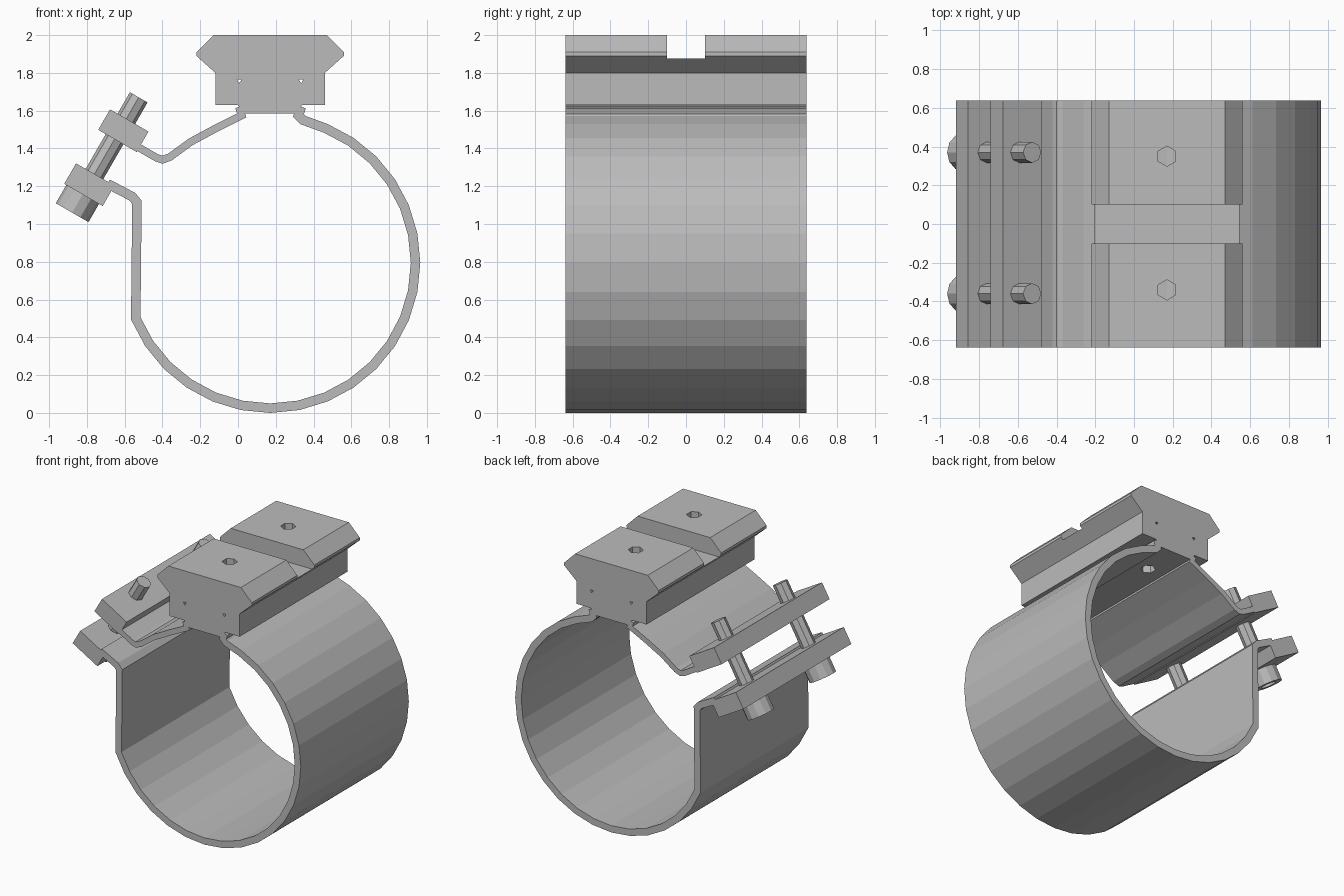
import bpy, bmesh
from math import cos, sin, radians, pi
from mathutils import Matrix, Vector

if "Cube" in bpy.data.objects:
    bpy.data.objects.remove(bpy.data.objects["Cube"], do_unlink=True)

steel = bpy.data.materials.new("grey_steel")
steel.use_nodes = True
GREY = (0.5, 0.5, 0.5, 1)
steel.diffuse_color = GREY
steel.node_tree.nodes["Principled BSDF"].inputs["Base Color"].default_value = GREY

HALF = 0.637           # half length along y
MID = 0.17             # x of the ring and rail centre
TILT = Matrix.Rotation(radians(30), 4, 'Y')


def finish(name, bm):
    bmesh.ops.recalc_face_normals(bm, faces=bm.faces)
    mesh = bpy.data.meshes.new(name)
    bm.to_mesh(mesh)
    bm.free()
    mesh.materials.append(steel)
    ob = bpy.data.objects.new(name, mesh)
    bpy.context.collection.objects.link(ob)
    return ob


def extrude_profile(name, pts, half=HALF):
    """Extrude an xz outline along y."""
    bm = bmesh.new()
    face = bm.faces.new([bm.verts.new((x, -half, z)) for x, z in pts])
    side = bmesh.ops.extrude_face_region(bm, geom=[face])
    verts = [g for g in side["geom"] if isinstance(g, bmesh.types.BMVert)]
    bmesh.ops.translate(bm, verts=verts, vec=(0, 2 * half, 0))
    return finish(name, bm)


def strap(name, path, thick):
    """Bent sheet: offset the centreline to both sides with mitred corners."""
    pts = [Vector(p) for p in path]
    left, right = [], []
    for i, p in enumerate(pts):
        a = (p - pts[i - 1]).normalized() if i else None
        b = (pts[i + 1] - p).normalized() if i < len(pts) - 1 else None
        a, b = a or b, b or a
        t = (a + b).normalized()
        n = Vector((-t.y, t.x)) * thick / 2 / max(t.dot(a), 0.6)
        left.append(p + n)
        right.append(p - n)
    return extrude_profile(name, left + right[::-1])


def box(name, centre, size, rot=Matrix()):
    bm = bmesh.new()
    bmesh.ops.create_cube(bm, size=1, matrix=Matrix.Translation(centre) @ rot @ Matrix.Diagonal((*size, 1)))
    return finish(name, bm)


def cylinder(name, centre, radius, depth, sides, rot=Matrix(), socket=0):
    bm = bmesh.new()
    bmesh.ops.create_cone(bm, cap_ends=True, segments=sides, radius1=radius, radius2=radius, depth=depth)
    if socket:
        cap = min(bm.faces, key=lambda f: f.calc_center_median().z)
        bmesh.ops.inset_region(bm, faces=[cap], thickness=radius * 0.45)
        pit = bmesh.ops.extrude_face_region(bm, geom=[cap])
        bmesh.ops.translate(bm, vec=(0, 0, socket), verts=[g for g in pit["geom"] if isinstance(g, bmesh.types.BMVert)])
        bmesh.ops.delete(bm, geom=[cap], context='FACES')
    bm.transform(Matrix.Translation(centre) @ rot)
    return finish(name, bm)


def cut(ob, cutters):
    for c in cutters:
        mod = ob.modifiers.new("cut", 'BOOLEAN')
        mod.operation, mod.solver, mod.object = 'DIFFERENCE', 'EXACT', c
    bpy.context.view_layer.update()
    result = bpy.data.meshes.new_from_object(ob.evaluated_get(bpy.context.evaluated_depsgraph_get()))
    ob.modifiers.clear()
    ob.data = result
    for c in cutters:
        bpy.data.objects.remove(c, do_unlink=True)


# Round strap: hook under the rail, around the ring, out to the lower clamp
ring = []
for k in range(6, -15, -1):
    a = k * pi / 16
    ring.append((MID + 0.77 * cos(a), 0.795 + 0.77 * sin(a)))
ring_path = [(0.335, 1.62), (0.32, 1.575), (0.345, 1.55)] + ring
ring_path += [(-0.56, 1.0), (-0.535, 1.115), (-0.56, 1.145), (-0.69, 1.213)]
ring_path.remove((-0.56, 1.0))
strap("ring_strap", ring_path, 0.05)

# Short strap from the rail down to the upper clamp
strap("upper_strap", [(0.005, 1.62), (0.02, 1.575), (-0.01, 1.56), (-0.12, 1.505), (-0.25, 1.435),
                      (-0.36, 1.355), (-0.40, 1.34), (-0.43, 1.35), (-0.56, 1.425)], 0.04)

# Rail: symmetric half outline mirrored about its centre
half_rail = [(0.3, 2), (0.39, 1.91), (0.39, 1.89), (0.29, 1.8), (0.29, 1.63), (0.17, 1.63), (0.14, 1.585)]
outline = [(MID + x, z) for x, z in half_rail] + [(MID - x, z) for x, z in reversed(half_rail)]
rail = extrude_profile("top_rail", outline)
cutters = [box("slot_cutter", (MID, 0, 1.975), (1.2, 0.2, 0.2))]
for y in (0.35, -0.34):
    cutters.append(cylinder("hole_cutter", (MID, y, 1.8), 0.052, 0.6, 6))
for s in (-1, 1):
    cutters.append(extrude_profile("channel_cutter", [
        (MID + s * 0.175, 1.765), (MID + s * 0.15, 1.765), (MID + s * 0.165, 1.745)], 0.8))
cut(rail, cutters)

# Clamp bars
bar = (0.235, 2 * HALF, 0.125)
box("upper_clamp_bar", (-0.607, 0, 1.494), bar, TILT)
box("lower_clamp_bar", (-0.787, 0, 1.208), bar, TILT)

# Clamp bolts
axis = TILT @ Vector((0, 0, 1))
for side, y in (("back", 0.37), ("front", -0.36)):
    base = Vector((-0.878, y, 1.06))
    cylinder(side + "_bolt_head", base + axis * 0.065, 0.1, 0.13, 12, TILT, socket=0.07)
    cylinder(side + "_bolt_shaft", base + axis * 0.41, 0.054, 0.59, 8, TILT)
